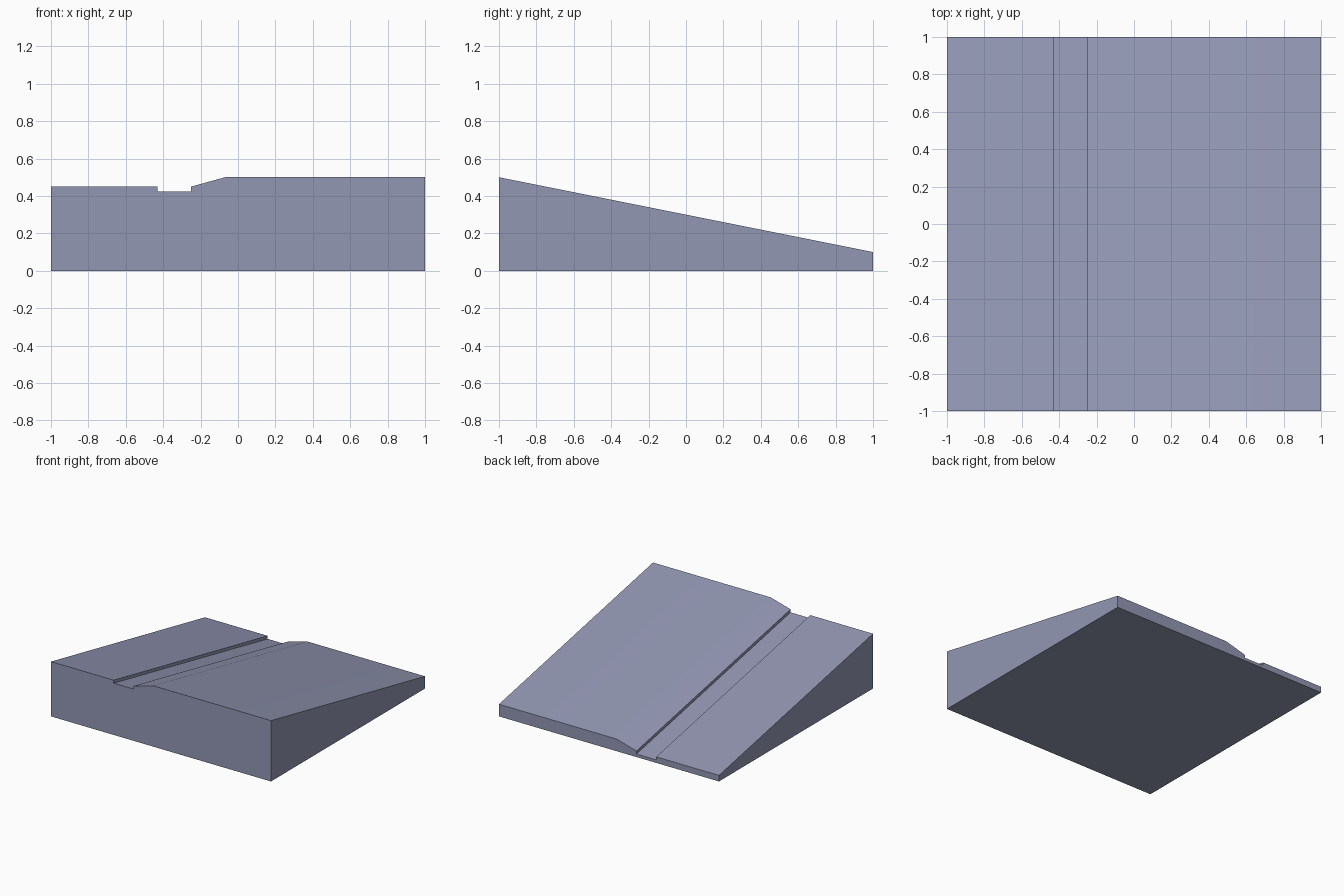
import bpy, bmesh

if "Cube" in bpy.data.objects:
    bpy.data.objects.remove(bpy.data.objects["Cube"])

# Front profile of the sloped roof slab: (x, z) along the top, left to right
TOP = [(-1, 0.45), (-0.43, 0.45), (-0.43, 0.425), (-0.25, 0.425),
       (-0.25, 0.45), (-0.07, 0.5), (1, 0.5)]
PROFILE = [(-1, 0)] + TOP + [(1, 0)]
DROP = 0.4  # how far the top falls from front to back

# Wedge body: same profile front and back, with the back top lowered
bm = bmesh.new()
front = [bm.verts.new((x, -1, z)) for x, z in PROFILE]
back = [bm.verts.new((x, 1, z - DROP if z > 0 else 0)) for x, z in PROFILE]
n = len(PROFILE)
bm.faces.new(front)
bm.faces.new(back[::-1])
for i in range(n):
    j = (i + 1) % n
    bm.faces.new((front[j], front[i], back[i], back[j]))
bmesh.ops.recalc_face_normals(bm, faces=bm.faces)

mesh = bpy.data.meshes.new("sloped_slab")
bm.to_mesh(mesh)
bm.free()
slab = bpy.data.objects.new("sloped_slab", mesh)
bpy.context.collection.objects.link(slab)

# Single blue-grey colour
mat = bpy.data.materials.new("blue grey")
mat.diffuse_color = (0.29, 0.31, 0.45, 1)
mat.use_nodes = True
mat.node_tree.nodes["Principled BSDF"].inputs["Base Color"].default_value = mat.diffuse_color
mesh.materials.append(mat)

# Soft blend over the shallow ramp, crisp edges elsewhere
bpy.context.view_layer.objects.active = slab
slab.select_set(True)
bpy.ops.object.shade_smooth_by_angle(angle=0.5236)
